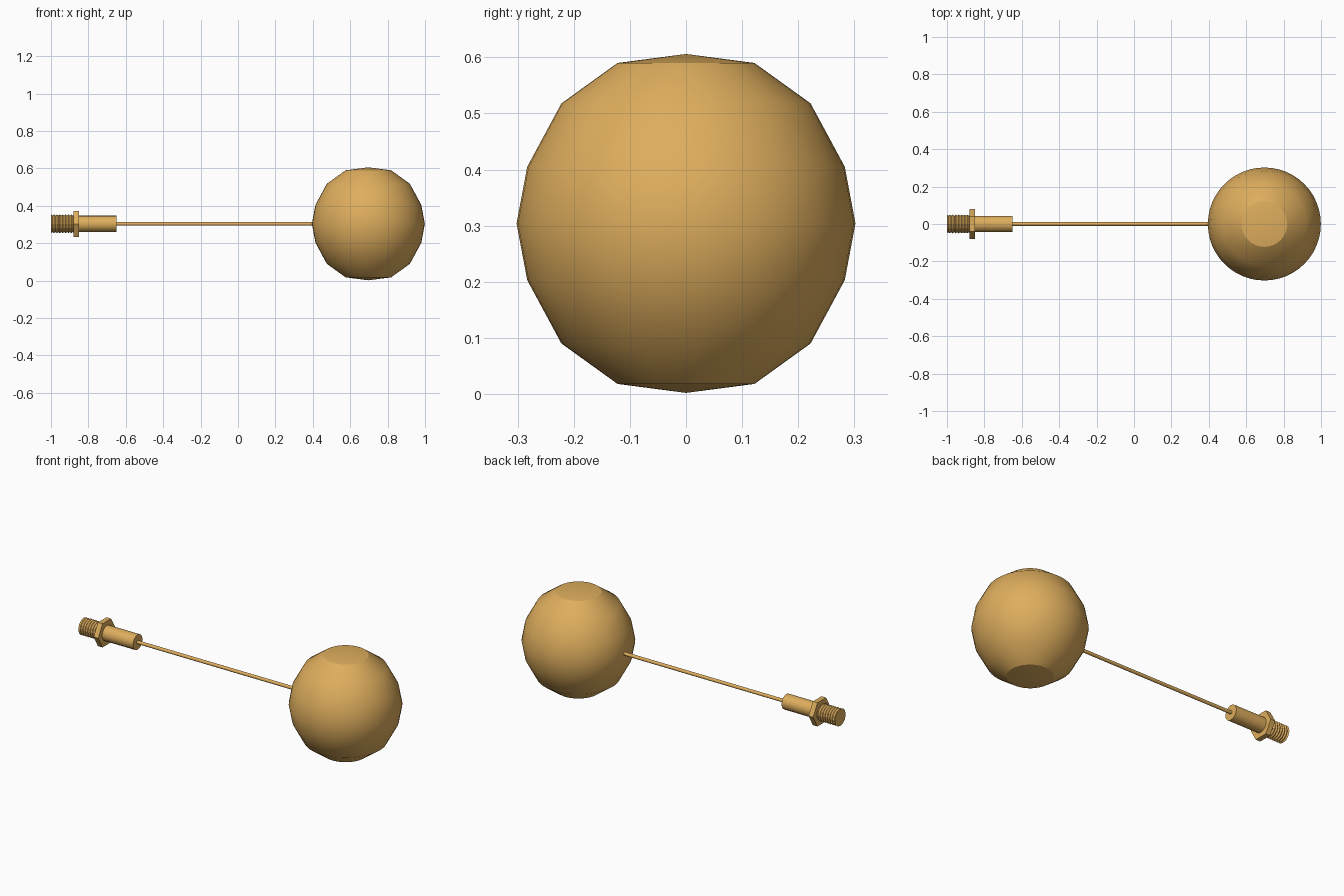
import bpy, bmesh
from math import cos, sin, pi, radians
from mathutils import Vector

if "Cube" in bpy.data.objects:
    bpy.data.objects.remove(bpy.data.objects["Cube"], do_unlink=True)

AXIS_Z = 0.304
BALL_X = 0.697

brass = bpy.data.materials.new("brass")
brass.use_nodes = True
colour = (0.73, 0.42, 0.11, 1.0)
brass.diffuse_color = colour
brass.node_tree.nodes["Principled BSDF"].inputs["Base Color"].default_value = colour


def lathe(name, profile, sides, upright=False, x=0.0, smooth=30):
    """Spin (radius, position) pairs about the x axis, or about z if upright."""
    bm = bmesh.new()
    rings = []
    for radius, along in profile:
        ring = []
        for i in range(1 if radius == 0 else sides):
            a = 2 * pi * i / sides
            u, v = radius * cos(a), radius * sin(a)
            ring.append(bm.verts.new((u, v, along) if upright else (along, u, v)))
        rings.append(ring)
    for low, high in zip(rings, rings[1:]):
        for i in range(sides):
            j = (i + 1) % sides
            corners = [low[i % len(low)], low[j % len(low)],
                       high[j % len(high)], high[i % len(high)]]
            bm.faces.new(list(dict.fromkeys(corners)))
    for ring in (rings[0], rings[-1]):
        if len(ring) > 1:
            bm.faces.new(ring)
    bmesh.ops.recalc_face_normals(bm, faces=bm.faces)
    mesh = bpy.data.meshes.new(name)
    bm.to_mesh(mesh)
    bm.free()
    mesh.materials.append(brass)
    if smooth:
        mesh.shade_smooth()
        mesh.set_sharp_from_angle(angle=radians(smooth))
    obj = bpy.data.objects.new(name, mesh)
    obj.location = Vector((x, 0, AXIS_Z))
    bpy.context.collection.objects.link(obj)
    return obj


# Float ball: coarse rings from pole to pole, fine around
upper = [(0.302, 0), (0.283, 0.101), (0.222, 0.214), (0.122, 0.286), (0, 0.302)]
lower = [(r, -h) for r, h in reversed(upper[1:])]
lathe("float_ball", lower + upper, 48, upright=True, x=BALL_X, smooth=28)

# Thin arm running into the ball
lathe("float_rod", [(0.01, -0.66), (0.01, 0.42)], 10, smooth=40)

# Valve sleeve and hexagonal collar
lathe("valve_sleeve", [(0.044, -0.86), (0.044, -0.65)], 16)
lathe("hex_collar", [(0.08, -0.88), (0.08, -0.85)], 6, smooth=0)

# Threaded inlet with ridges
ridges, start, end = 8, -1.0, -0.875
pitch = (end - start) / ridges
thread = []
for i in range(ridges):
    thread += [(0.05, start + i * pitch), (0.044, start + (i + 0.5) * pitch)]
thread.append((0.05, end))
lathe("threaded_inlet", thread, 12, smooth=0)
